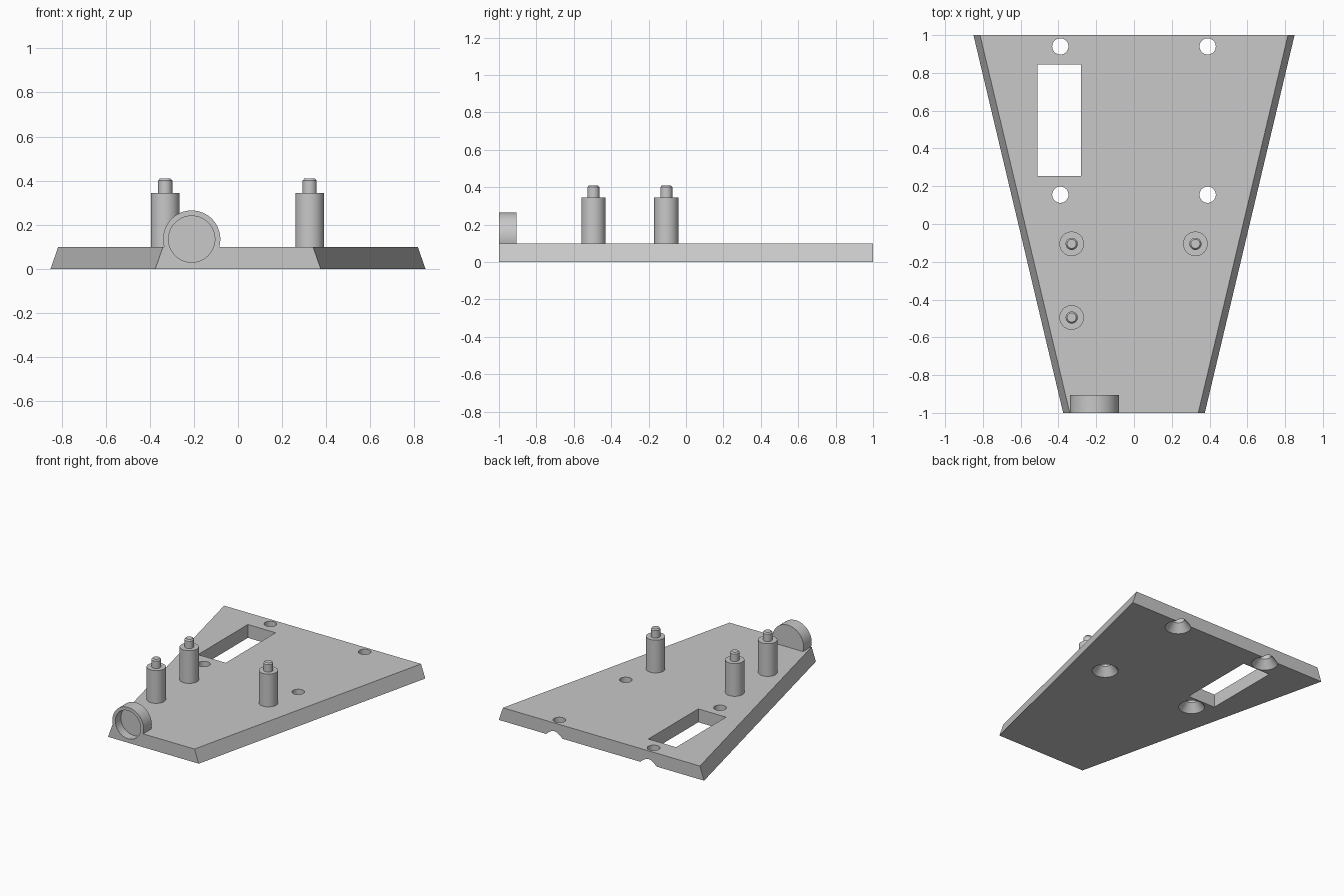
import bpy
import bmesh
from math import cos, sin, pi, radians
from mathutils import Matrix, Vector

cube = bpy.data.objects.get("Cube")
if cube:
    bpy.data.objects.remove(cube, do_unlink=True)

grey = bpy.data.materials.new("plain_grey")
grey.use_nodes = True
grey.diffuse_color = (0.58, 0.58, 0.58, 1)
grey.node_tree.nodes["Principled BSDF"].inputs["Base Color"].default_value = grey.diffuse_color


def make(name, bm, matrix=Matrix()):
    bm.transform(matrix)
    bmesh.ops.recalc_face_normals(bm, faces=bm.faces)
    mesh = bpy.data.meshes.new(name)
    bm.to_mesh(mesh)
    bm.free()
    mesh.materials.append(grey)
    obj = bpy.data.objects.new(name, mesh)
    bpy.context.collection.objects.link(obj)
    return obj


def lathe(name, profile, location, tilt=0, sides=48):
    """Closed solid turned from (radius, height) points, capped at both ends."""
    bm = bmesh.new()
    rings = [[bm.verts.new((r * cos(2 * pi * i / sides), r * sin(2 * pi * i / sides), z))
              for i in range(sides)] for r, z in profile]
    for low, high in zip(rings, rings[1:]):
        for i in range(sides):
            j = (i + 1) % sides
            bm.faces.new((low[i], low[j], high[j], high[i]))
    bm.faces.new(rings[0])
    bm.faces.new(rings[-1])
    return make(name, bm, Matrix.Translation(location) @ Matrix.Rotation(radians(tilt), 4, 'X'))


def combine(target, tool, operation):
    """Bake one boolean into the target and remove the tool."""
    mod = target.modifiers.new(operation, 'BOOLEAN')
    mod.operation, mod.object, mod.solver = operation, tool, 'EXACT'
    graph = bpy.context.evaluated_depsgraph_get()
    baked = bpy.data.meshes.new_from_object(target.evaluated_get(graph))
    target.modifiers.clear()
    target.data = baked
    bpy.data.objects.remove(tool, do_unlink=True)


def smooth(obj):
    bpy.ops.object.select_all(action='DESELECT')
    obj.select_set(True)
    bpy.context.view_layer.objects.active = obj
    bpy.ops.object.shade_smooth_by_angle(angle=radians(25))


# Tapered base plate with sloping sides
THICK = 0.1
bm = bmesh.new()
bmesh.ops.create_cube(bm, size=2)
for v in bm.verts:
    half = 0.85 if v.co.y > 0 else 0.375
    if v.co.z > 0:
        half -= 0.035
    v.co = Vector((half * v.co.x, v.co.y, THICK if v.co.z > 0 else 0))
plate = make("base_plate", bm)

# Round cup on the front edge, with a shallow recess
CUP = (-0.21, -1, 0.135)
combine(plate, lathe("cup", [(0.13, 0), (0.13, 0.095)], CUP, -90, 64), 'UNION')
combine(plate, lathe("recess", [(0.105, -0.05), (0.105, 0.065)], CUP, -90, 64), 'DIFFERENCE')

# Rectangular slot
bm = bmesh.new()
bmesh.ops.create_cube(bm, size=1)
slot = make("slot", bm, Matrix.Translation((-0.395, 0.55, 0.05)) @ Matrix.Diagonal((0.23, 0.59, 0.4, 1)))
combine(plate, slot, 'DIFFERENCE')

# Screw holes, countersunk from below
for x in (-0.39, 0.39):
    for y in (0.94, 0.155):
        hole = lathe("screw_hole", [(0.106, -0.02), (0.043, 0.06), (0.043, 0.15)], (x, y, 0))
        combine(plate, hole, 'DIFFERENCE')
smooth(plate)

# Stepped posts with chamfered pins
post_profile = [(0.065, 0.09), (0.065, 0.345), (0.032, 0.345), (0.032, 0.4), (0.024, 0.41)]
for name, x, y in (("right_rear_post", -0.33, -0.105),
                   ("left_rear_post", 0.325, -0.105),
                   ("right_front_post", -0.33, -0.495)):
    smooth(lathe(name, post_profile, (x, y, 0)))
